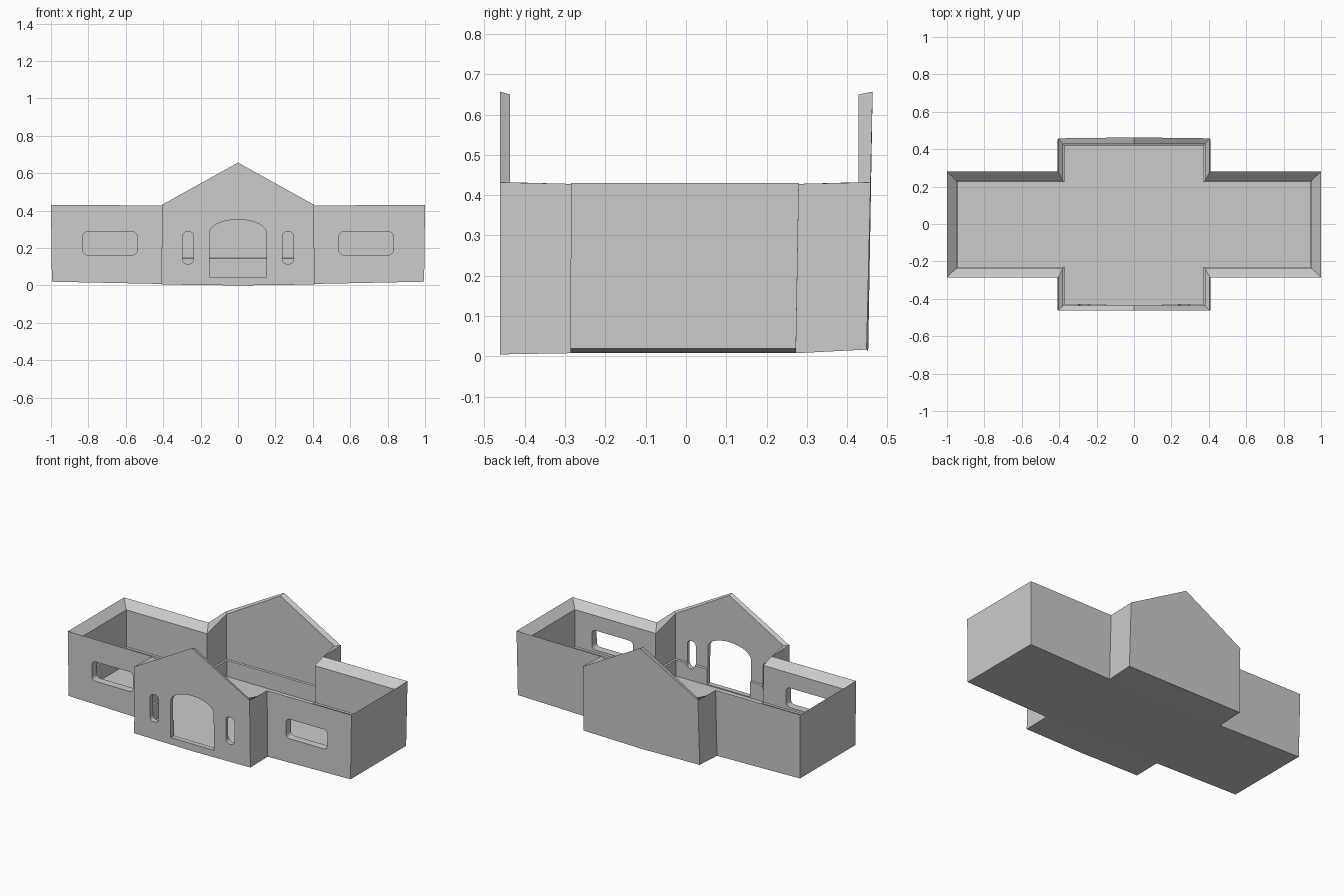
import bpy, bmesh
from math import sin, cos, pi

if "Cube" in bpy.data.objects:
    bpy.data.objects.remove(bpy.data.objects["Cube"])


def loop(cx, yf, yb, wx, wyf, wyb, peak=0.0):
    """Cross-shaped plan, with an extra point in the middle of each gable."""
    return [(-cx, yf), (0, yf), (cx, yf), (cx, wyf), (wx, wyf), (wx, wyb), (cx, wyb),
            (cx, yb), (0, yb + peak), (-cx, yb), (-cx, wyb), (-wx, wyb), (-wx, wyf), (-cx, wyf)]


def heights(gable, apex, joint, wing):
    half = [gable, apex, gable, joint, wing, wing, joint]
    return half + half


def ring(points, zs):
    return [(x, y, z) for (x, y), z in zip(points, zs)]


def make_object(name, bm):
    bmesh.ops.recalc_face_normals(bm, faces=bm.faces[:])
    mesh = bpy.data.meshes.new(name)
    bm.to_mesh(mesh)
    bm.free()
    ob = bpy.data.objects.new(name, mesh)
    bpy.context.collection.objects.link(ob)
    return ob


# Building shell: rings lofted up the outside, over the rim and down the inside
inner = loop(0.38, -0.437, 0.428, 0.95, -0.237, 0.232)
skirt = loop(0.372, -0.429, 0.42, 0.942, -0.229, 0.224)
base_z = heights(0.005, 0.0, 0.008, 0.02)
base_z[7:10] = [0.017, 0.012, 0.017]
rings = [
    ring(loop(0.41, -0.461, 0.448, 0.995, -0.287, 0.273, 0.004), base_z),
    ring(loop(0.405, -0.462, 0.458, 1.0, -0.285, 0.28, 0.005), heights(0.432, 0.657, 0.428, 0.43)),
    ring(inner, heights(0.432, 0.65, 0.382, 0.382)),
    ring(inner, [0.147] * 14),
    ring(skirt, [0.143] * 14),
    ring(skirt, [0.04] * 14),
]
bm = bmesh.new()
rows = [[bm.verts.new(p) for p in r] for r in rings]
for a, b in zip(rows, rows[1:]):
    for i in range(14):
        j = (i + 1) % 14
        bm.faces.new((a[i], a[j], b[j], b[i]))
for r in (rows[0], rows[-1]):
    for ids in ((3, 4, 5, 6), (10, 11, 12, 13), (13, 0, 1, 2, 3), (10, 13, 3, 6), (6, 7, 8, 9, 10)):
        bm.faces.new([r[i] for i in ids])
shell = make_object("building_shell", bm)


def rounded(x0, x1, z0, z1, r):
    pts = []
    for k, (cx, cz) in enumerate(((x1 - r, z1 - r), (x0 + r, z1 - r), (x0 + r, z0 + r), (x1 - r, z0 + r))):
        pts += [(cx + r * cos((k + i / 5) * pi / 2), cz + r * sin((k + i / 5) * pi / 2)) for i in range(6)]
    return pts


def cut(name, profile, y0, y1):
    """Cut an opening through the front walls."""
    bm = bmesh.new()
    a = [bm.verts.new((x, y0, z)) for x, z in profile]
    b = [bm.verts.new((x, y1, z)) for x, z in profile]
    bm.faces.new(a)
    bm.faces.new(b)
    n = len(a)
    for i in range(n):
        j = (i + 1) % n
        bm.faces.new((a[i], a[j], b[j], b[i]))
    cutter = make_object(name, bm)
    mod = shell.modifiers.new(name, 'BOOLEAN')
    mod.object, mod.operation, mod.solver = cutter, 'DIFFERENCE', 'EXACT'
    cutter.hide_render = True
    bpy.context.view_layer.objects.active = shell
    bpy.ops.object.modifier_apply(modifier=name)
    bpy.data.objects.remove(cutter)


# Arched doorway
door = [(0.152 * cos(i * pi / 20), 0.28 + 0.072 * sin(i * pi / 20)) for i in range(21)]
cut("door_cutter", door + [(-0.152, 0.046), (0.152, 0.046)], -0.6, -0.35)

# Narrow windows beside the door and wide windows in the wings
for s in (-1, 1):
    for name, lo, hi, z0, z1, r, y1 in (("narrow_window_cutter", 0.237, 0.297, 0.115, 0.287, 0.025, -0.35),
                                        ("wing_window_cutter", 0.54, 0.83, 0.163, 0.287, 0.025, -0.15)):
        x0, x1 = sorted((s * lo, s * hi))
        cut(name, rounded(x0, x1, z0, z1, r), -0.6, y1)
